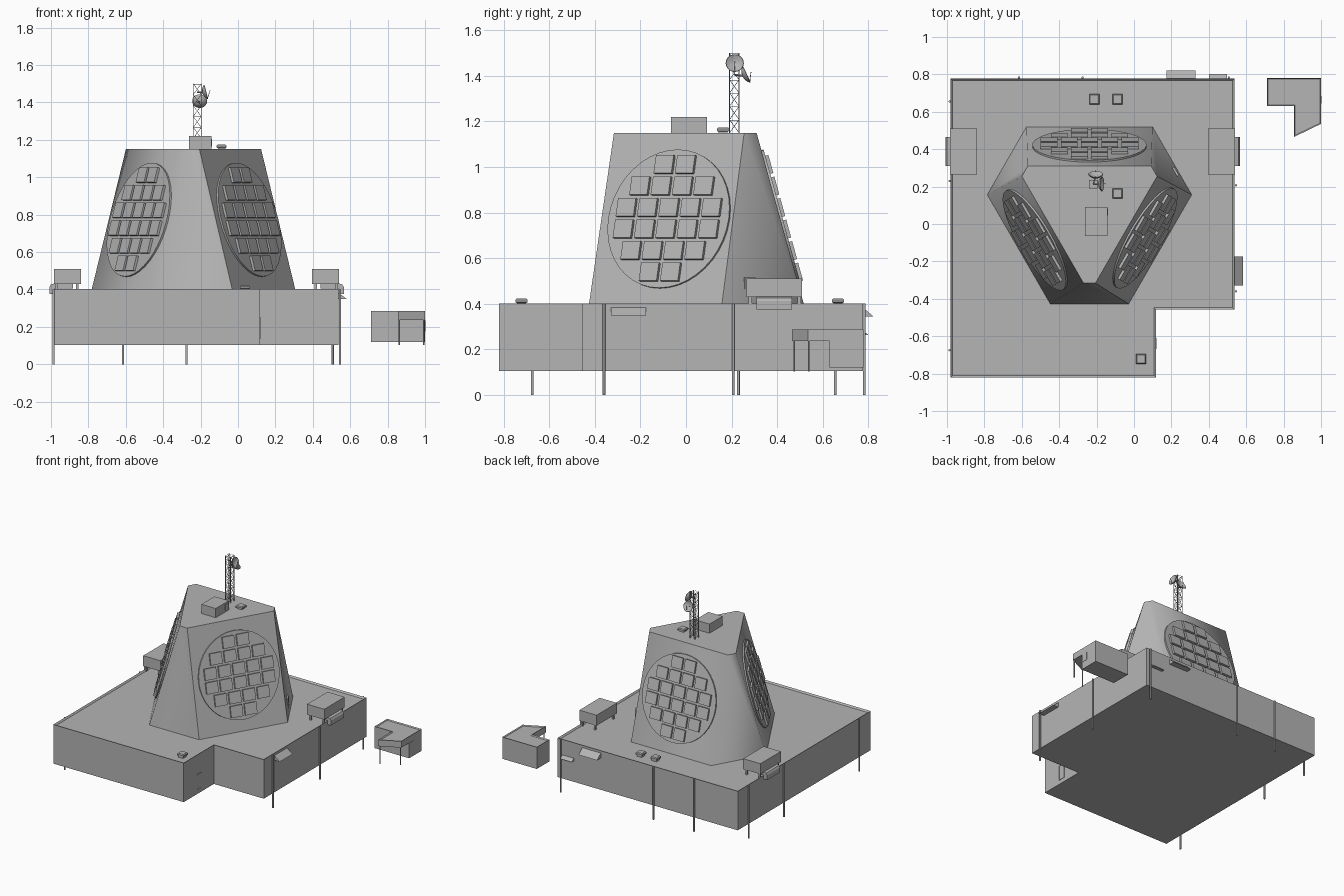
import bpy, bmesh, math
from mathutils import Vector, Matrix

if "Cube" in bpy.data.objects:
    bpy.data.objects.remove(bpy.data.objects["Cube"])

GREY = bpy.data.materials.new("dark_grey")
GREY.diffuse_color = (.46, .46, .46, 1)
GREY.use_nodes = True
GREY.node_tree.nodes["Principled BSDF"].inputs["Base Color"].default_value = GREY.diffuse_color


def finish(bm, name, smooth=None):
    bmesh.ops.recalc_face_normals(bm, faces=bm.faces)
    me = bpy.data.meshes.new(name)
    bm.to_mesh(me)
    bm.free()
    me.materials.append(GREY)
    ob = bpy.data.objects.new(name, me)
    bpy.context.collection.objects.link(ob)
    if smooth:
        bpy.ops.object.select_all(action='DESELECT')
        ob.select_set(True)
        bpy.context.view_layer.objects.active = ob
        bpy.ops.object.shade_smooth_by_angle(angle=math.radians(smooth))
    return ob


def add_box(bm, x, y, z, m=Matrix()):
    """Box from (min, max) pairs, optionally transformed by m."""
    s = Matrix.Diagonal((x[1] - x[0], y[1] - y[0], z[1] - z[0], 1))
    t = Matrix.Translation((sum(x) / 2, sum(y) / 2, sum(z) / 2))
    bmesh.ops.create_cube(bm, size=1, matrix=m @ t @ s)


def box(name, x, y, z, m=Matrix()):
    bm = bmesh.new()
    add_box(bm, x, y, z, m)
    return finish(bm, name)


def add_loft(bm, rings):
    vs = [[bm.verts.new(p) for p in r] for r in rings]
    n = len(rings[0])
    for a, b in zip(vs, vs[1:]):
        for i in range(n):
            bm.faces.new((a[i], a[(i + 1) % n], b[(i + 1) % n], b[i]))
    bm.faces.new(vs[0])
    return bm.faces.new(vs[-1])


def add_rod(bm, a, b, r, sides=6):
    a, b = Vector(a), Vector(b)
    d = b - a
    m = Matrix.Translation((a + b) / 2) @ d.to_track_quat('Z', 'Y').to_matrix().to_4x4()
    bmesh.ops.create_cone(bm, cap_ends=True, segments=sides, radius1=r, radius2=r,
                          depth=d.length, matrix=m)


def walled_block(name, outline, z0, z1, wall, drop):
    """Prism with a parapet around a sunken roof."""
    bm = bmesh.new()
    top = add_loft(bm, [[(x, y, z) for x, y in outline] for z in (z0, z1)])
    bmesh.ops.recalc_face_normals(bm, faces=bm.faces)
    bmesh.ops.inset_region(bm, faces=[top], thickness=wall, use_even_offset=True)
    bmesh.ops.translate(bm, vec=(0, 0, -drop), verts=top.verts)
    return finish(bm, name)


def prism(name, axis, profile, lo, hi):
    """Extrude a (u, z) profile along 'x' or 'y'."""
    bm = bmesh.new()
    add_loft(bm, [[(t, u, z) if axis == 'x' else (u, t, z) for u, z in profile]
                  for t in (lo, hi)])
    return finish(bm, name)


# Main building: L-shaped plan with parapet
ROOF = 0.39
walled_block("base_building", [(-.98, -.82), (.117, -.82), (.117, -.457), (.537, -.457),
                               (.537, .777), (-.98, .777)], .104, .402, .01, .402 - ROOF)

# Radar tower: hexagon with three long and three short sides, tapering upward
CX, CY, Z0, Z1 = -.238, .083, ROOF - .005, 1.15
D0, H0, D1, H1 = .438, .337, .227, .33


def hexagon(d, h, z):
    pts = []
    for k in range(3):
        r = Matrix.Rotation(-k * math.tau / 3, 3, 'Z')
        pts += [r @ Vector((s * h, d, 0)) + Vector((CX, CY, z)) for s in (-1, 1)]
    return pts


bm = bmesh.new()
add_loft(bm, [hexagon(D0, H0, Z0), hexagon(D1, H1, Z1)])
tower = finish(bm, "radar_tower", 65)
for e in tower.data.edges:      # crisp edges beside the right face
    if set(e.vertices) in ({2, 8}, {3, 9}):
        e.use_edge_sharp = True

# Array discs and tiles, one set on each long face
tilt = math.atan2(D0 - D1, Z1 - Z0)
ZC = .771
dc = D0 + (D1 - D0) * (ZC - Z0) / (Z1 - Z0)
rows = [2, 4, 5, 5, 4, 2]
for k in range(3):
    # local frame: x along the face, y up the slope, z outward
    face = (Matrix.Translation((CX, CY, ZC)) @ Matrix.Rotation(k * math.tau / 3, 4, 'Z')
            @ Matrix.Translation((0, dc, 0)) @ Matrix.Rotation(math.pi, 4, 'Z')
            @ Matrix.Rotation(math.pi / 2 - tilt, 4, 'X')
            @ Matrix.Translation((.012 if k == 2 else 0, 0, 0)))
    bm = bmesh.new()
    bmesh.ops.create_cone(bm, cap_ends=True, segments=40, radius1=.315, radius2=.315,
                          depth=.02, matrix=face @ Matrix.Diagonal((.97, 1, 1, 1)))
    finish(bm, f"array_disc_{k}", 30)
    bm = bmesh.new()
    for j, n in enumerate(rows):
        v = (2.5 - j) * .098
        for i in range(n):
            u = (i - (n - 1) / 2) * .108
            add_box(bm, (u - .045, u + .045), (v - .041, v + .041), (.008, .024), face)
    finish(bm, f"array_tiles_{k}")

# Door on the back right corner of the tower
dm = Matrix.Translation((.215, .275, 0)) @ Matrix.Rotation(math.radians(30), 4, 'Z')
box("tower_door", (-.03, .015), (-.026, .026), (ROOF, .515), dm)

# Tower-top equipment box
box("top_cabin", (-.262, -.142), (-.065, .092), (Z1 - .005, 1.22))
box("top_cabin_vent", (-.145, -.138), (.045, .083), (1.165, 1.205))

# Roof hatches with chamfered caps
for i, (x, y, z) in enumerate([(-.212, .667, ROOF), (-.088, .667, ROOF),
                               (.038, -.722, ROOF), (-.088, .163, Z1 - .008)]):
    bm = bmesh.new()
    add_loft(bm, [[(x + a * r, y + b * r, z + h) for a, b in
                   ((-1, -1), (1, -1), (1, 1), (-1, 1))]
                  for r, h in ((.02, 0), (.02, .013), (.027, .017), (.027, .026), (.022, .032))])
    finish(bm, f"roof_hatch_{i}")

# Lattice mast: four legs, rings and crossed braces
MX, MY, W, BAYS = -.218, .212, .021, 6
corners = [Vector((MX + a * W, MY + b * W, 0)) for a, b in ((-1, -1), (1, -1), (1, 1), (-1, 1))]
step = (1.5 - Z1) / BAYS
bm = bmesh.new()
for i, c in enumerate(corners):
    d = corners[(i + 1) % 4]
    add_rod(bm, c + Vector((0, 0, Z1 - .01)), c + Vector((0, 0, 1.5)), .002)
    for b in range(BAYS):
        lo, hi = Vector((0, 0, Z1 + b * step)), Vector((0, 0, Z1 + (b + 1) * step))
        add_rod(bm, c + lo, d + hi, .0012, 4)
        add_rod(bm, d + lo, c + hi, .0012, 4)
        add_rod(bm, c + hi - Vector((0, 0, .002)), d + hi - Vector((0, 0, .002)), .0012, 4)
finish(bm, "lattice_mast")


# Dish antennas with feed arm
def dish(name, pos, normal):
    m = Matrix.Translation(pos) @ Vector(normal).to_track_quat('Z', 'Y').to_matrix().to_4x4()
    prof = [(.004, -.016), (.022, -.011), (.034, -.003), (.04, .004), (.038, .006),
            (.021, -.006), (.003, -.01)]
    bm = bmesh.new()
    add_loft(bm, [[m @ Vector((r * math.cos(a), r * math.sin(a), z))
                   for a in (math.tau * i / 20 for i in range(20))] for r, z in prof])
    add_rod(bm, m @ Vector((0, -.038, .002)), m @ Vector((0, 0, .025)), .0015)
    bmesh.ops.create_icosphere(bm, subdivisions=1, radius=.003,
                               matrix=m @ Matrix.Translation((0, 0, .025)))
    add_rod(bm, m @ Vector((0, 0, -.01)), (MX, MY, pos[2]), .004)
    finish(bm, name, 40)


dish("dish_back", (-.205, .262, 1.405), (0, .87, .4))
dish("dish_right", (-.175, .214, 1.455), (.95, 0, .25))

# Air handlers at both edges of the roof, mirrored, with a duct over the wall
for side in (1, -1):
    def mx(x):
        return x if side > 0 else -.443 - x
    tag = "right" if side > 0 else "left"
    bm = bmesh.new()
    add_box(bm, sorted((mx(.396), mx(.541))), (.265, .51), (.43, .51))
    for x in (.41, .52):
        for y in (.275, .49):
            add_box(bm, sorted((mx(x), mx(x + .012))), (y, y + .014), (ROOF, .432))
    finish(bm, f"air_handler_{tag}")
    duct = [(.44, .432), (.54, .432), (.558, .426), (.566, .412), (.566, .375),
            (.535, .375), (.535, .405), (.44, .405)]
    prism(f"wall_duct_{tag}", 'y', [(mx(x), z) for x, z in duct], .31, .465)

# Downpipes standing on the ground
bm = bmesh.new()
for x, y in [(.546, .207), (.546, -.36), (-.986, .655), (-.986, .23), (-.986, -.675),
             (-.615, .783), (-.275, .783), (.507, .783)]:
    add_rod(bm, (x, y, 0), (x, y, .4), .006, 8)
finish(bm, "downpipes", 50)

# Wedge canopies over wall openings
prism("canopy_right", 'y', [(.535, .385), (.582, .348), (.535, .348)], -.33, -.175)
prism("canopy_back_large", 'x', [(.775, .385), (.822, .345), (.775, .345)], .173, .33)
prism("canopy_back_small", 'x', [(.775, .285), (.801, .262), (.775, .262)], .40, .498)

# Door in the notch wall: frame and leaf
bm = bmesh.new()
for y in ((-.668, -.662), (-.616, -.610)):
    add_box(bm, (.11, .12), y, (.135, .252))
add_box(bm, (.11, .12), (-.668, -.610), (.246, .252))
add_box(bm, (.11, .12), (-.668, -.610), (.135, .139))
add_box(bm, (.11, .118), (-.663, -.615), (.138, .248))
finish(bm, "side_door")

# Guard hut with a covered porch
walled_block("hut_roof", [(.71, .63), (.855, .63), (.855, .465), (1, .535), (1, .78), (.71, .78)],
             .237, .286, .006, .008)
box("hut_body", (.71, 1), (.63, .78), (.12, .24))
bm = bmesh.new()
for x, y in ((.863, .475), (.992, .539)):
    add_rod(bm, (x, y, .102), (x, y, .24), .004, 8)
finish(bm, "porch_posts", 50)
box("hut_window", (.992, 1.002), (.645, .685), (.175, .235))
